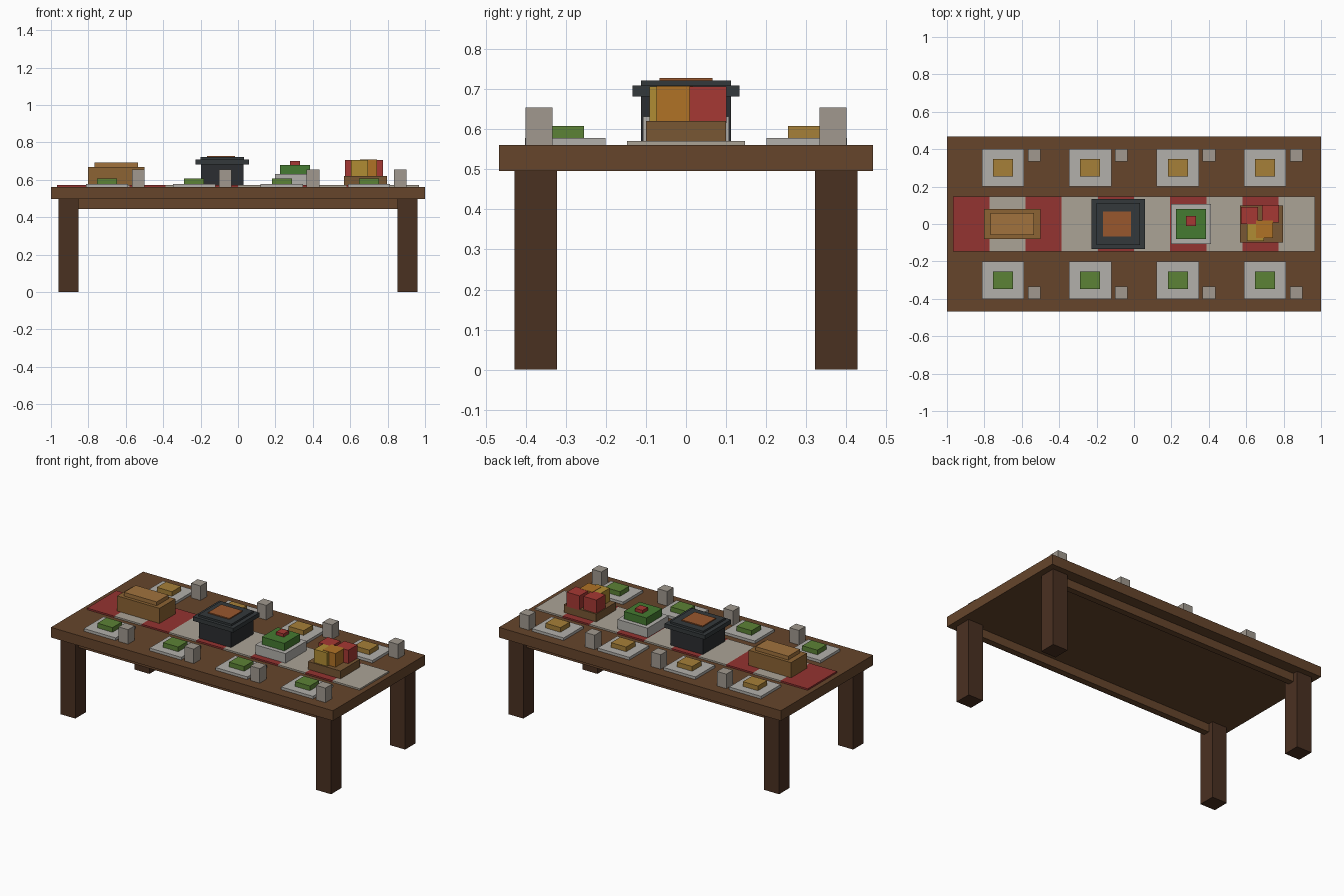
import bpy

COLOURS = {
    "wood": (0.40, 0.27, 0.17), "leg_wood": (0.29, 0.19, 0.13),
    "red": (0.58, 0.20, 0.19), "cloth": (0.67, 0.64, 0.59),
    "plate": (0.70, 0.69, 0.67), "pewter": (0.63, 0.60, 0.56),
    "green": (0.36, 0.51, 0.21), "leaf": (0.27, 0.48, 0.19),
    "tan": (0.65, 0.50, 0.22), "crust": (0.55, 0.39, 0.20),
    "crumb": (0.63, 0.45, 0.24), "iron": (0.17, 0.18, 0.19),
    "rim_iron": (0.20, 0.22, 0.23), "stew": (0.60, 0.34, 0.18),
    "wicker": (0.47, 0.34, 0.20), "apple": (0.65, 0.22, 0.20),
    "pear": (0.69, 0.55, 0.20), "orange": (0.69, 0.45, 0.15),
}


def lin(c):
    return c / 12.92 if c <= 0.04045 else ((c + 0.055) / 1.055) ** 2.4


MATS = {}
for key, rgb in COLOURS.items():
    MATS[key] = bpy.data.materials.new(key)
    MATS[key].diffuse_color = (*[lin(c) for c in rgb], 1)


def box(name, mat, cx, cy, sx, sy, z0, z1):
    """Box from centre and size in plan, and bottom and top heights."""
    bpy.ops.mesh.primitive_cube_add(size=1, location=(cx, cy, (z0 + z1) / 2))
    ob = bpy.context.object
    ob.name = name
    ob.scale = (sx, sy, z1 - z0)
    bpy.ops.object.transform_apply(location=False, rotation=False, scale=True)
    ob.data.materials.append(MATS[mat])
    return ob


TOP = 0.561
CLOTH = 0.571

# Table
box("table_top", "wood", 0, 0, 2, 0.934, 0.496, TOP)
for sy in (-1, 1):
    box("long_rail", "wood", 0, sy * 0.375, 1.8, 0.04, 0.443, 0.496)
    for sx in (-1, 1):
        box("table_leg", "leg_wood", sx * 0.907, sy * 0.375, 0.106, 0.106, 0, 0.496)

# Striped runner
STRIPE = 0.1934
for i in range(10):
    box("runner_stripe", "cloth" if i % 2 else "red",
        (i - 4.5) * STRIPE, 0, STRIPE, 0.295, TOP, CLOTH)

# Place settings: plate, food and cup on both long sides
for x in (-0.70, -0.234, 0.234, 0.70):
    for sy, food in ((-1, "green"), (1, "tan")):
        box("plate", "plate", x, sy * 0.301, 0.226, 0.2, TOP, 0.578)
        box("plate_food", food, x, sy * 0.301, 0.107, 0.094, 0.578, 0.608)
        box("cup", "pewter", x + 0.167, sy * 0.367, 0.067, 0.067, TOP, 0.654)

# Bread loaf
box("loaf", "crust", -0.651, 0, 0.3, 0.16, CLOTH, 0.668)
box("loaf_top", "crumb", -0.651, 0, 0.232, 0.118, 0.668, 0.692)

# Stew pot
box("pot_body", "iron", -0.084, 0, 0.228, 0.225, CLOTH, 0.69)
box("pot_rim", "rim_iron", -0.084, 0, 0.285, 0.266, 0.682, 0.709)
box("pot_lip", "rim_iron", -0.084, 0, 0.232, 0.225, 0.709, 0.7215)
box("stew", "stew", -0.09, 0, 0.15, 0.133, 0.70, 0.728)

# Salad bowl
box("salad_bowl", "plate", 0.305, 0, 0.214, 0.214, CLOTH, 0.632)
box("salad", "leaf", 0.305, 0, 0.16, 0.16, 0.632, 0.68)
box("tomato", "apple", 0.305, 0.016, 0.053, 0.054, 0.68, 0.70)

# Fruit basket
box("basket", "wicker", 0.682, 0, 0.23, 0.2, CLOTH, 0.621)
FRUITS = (("apple", 0.618, 0.045, 0.706), ("apple", 0.73, 0.055, 0.707),
          ("pear", 0.65, -0.045, 0.706), ("orange", 0.697, -0.028, 0.708))
for mat, x, y, z in FRUITS:
    box("fruit", mat, x, y, 0.092, 0.092, 0.615, z)
